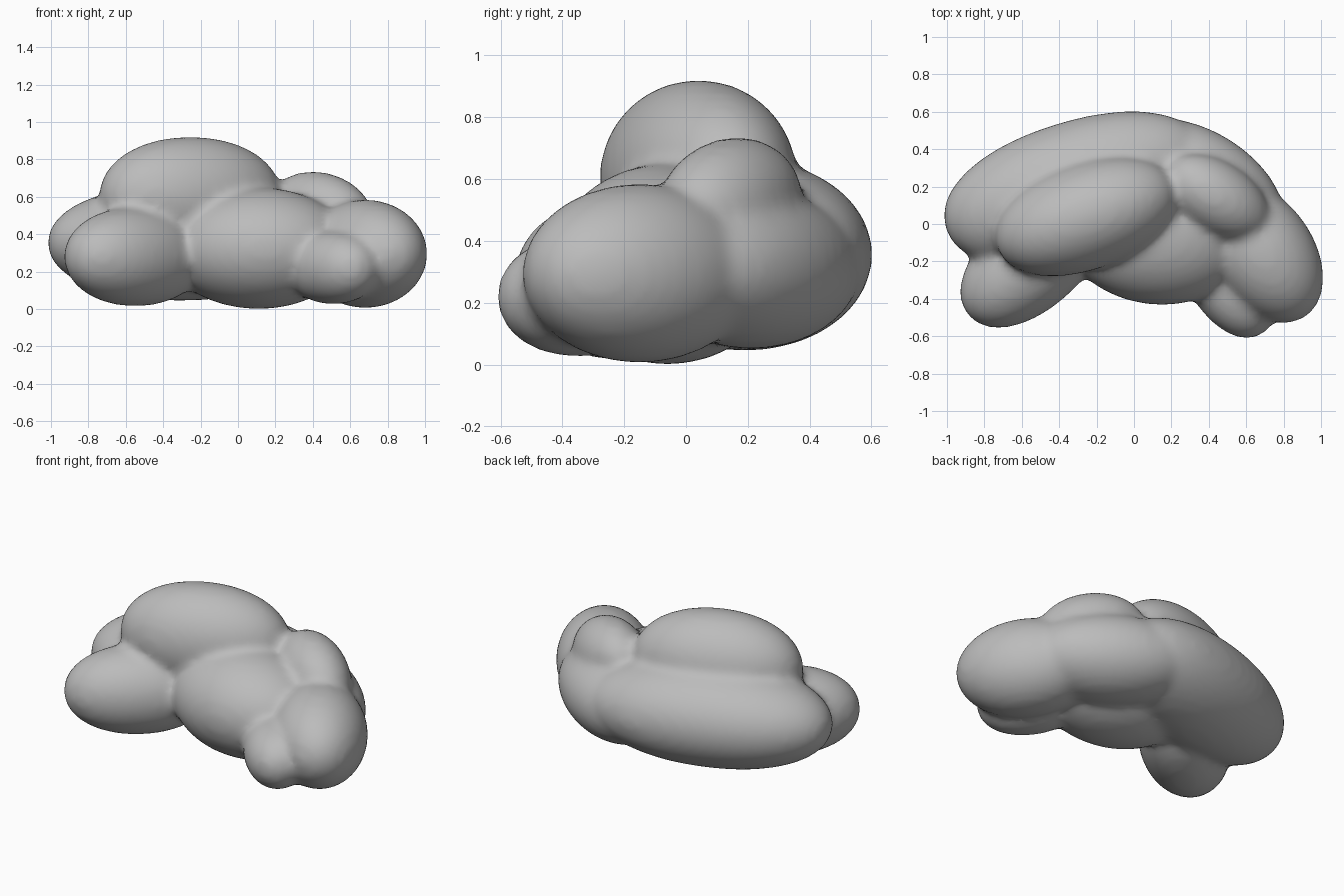
import bpy, bmesh
from math import radians, hypot
from mathutils import Matrix, Vector

cube = bpy.data.objects.get("Cube")
if cube:
    bpy.data.objects.remove(cube, do_unlink=True)

grey = bpy.data.materials.new("cloud_grey")
grey.use_nodes = True
colour = (0.5, 0.5, 0.5, 1)
grey.diffuse_color = colour
grey.node_tree.nodes["Principled BSDF"].inputs["Base Color"].default_value = colour

# Puffs: centre, radii (long axis first), turn about z, tilt about y,
# bluntness of the ends (2 is a plain ellipsoid)
puffs = {
    "crown": ((-0.255, 0.04, 0.60), (0.505, 0.285, 0.32), 19, 0, 2.1),
    "small_crown": ((0.44, 0.14, 0.51), (0.32, 0.195, 0.22), -33, 12, 2),
    "back": ((-0.31, 0.19, 0.355), (0.73, 0.36, 0.31), 17, 0, 2.15),
    "front_right": ((-0.55, -0.205, 0.28), (0.44, 0.26, 0.265), 40, 0, 2.1),
    "middle": ((0.11, -0.06, 0.325), (0.50, 0.37, 0.325), -8, 0, 2),
    "back_left": ((0.36, 0.21, 0.31), (0.49, 0.285, 0.26), -32, 0, 2),
    "side_left": ((0.68, -0.15, 0.295), (0.42, 0.28, 0.29), -55, 0, 2),
    "nub": ((0.51, -0.345, 0.22), (0.30, 0.19, 0.195), -50, 0, 2.2),
}

bm = bmesh.new()
for centre, radii, turn, tilt, blunt in puffs.values():
    matrix = (Matrix.Translation(Vector(centre))
              @ Matrix.Rotation(radians(turn), 4, "Z")
              @ Matrix.Rotation(radians(tilt), 4, "Y")
              @ Matrix.Diagonal((*radii, 1)))
    puff = bmesh.ops.create_icosphere(bm, subdivisions=4, radius=1)
    for v in puff["verts"]:
        reach = abs(v.co.x) ** blunt + hypot(v.co.y, v.co.z) ** blunt
        v.co = matrix @ (v.co * reach ** (-1 / blunt))
mesh = bpy.data.meshes.new("cloud_body")
bm.to_mesh(mesh)
bm.free()
mesh.materials.append(grey)
cloud = bpy.data.objects.new("cloud_body", mesh)
bpy.context.collection.objects.link(cloud)

# Fuse the puffs into one skin and soften the creases
remesh = cloud.modifiers.new("fuse", "REMESH")
remesh.mode = "VOXEL"
remesh.voxel_size = 0.025
soften = cloud.modifiers.new("soften", "SMOOTH")
soften.factor = 0.5
soften.iterations = 8

bpy.ops.object.select_all(action="DESELECT")
cloud.select_set(True)
bpy.context.view_layer.objects.active = cloud
bpy.ops.object.convert(target="MESH")
bpy.ops.object.shade_smooth()
